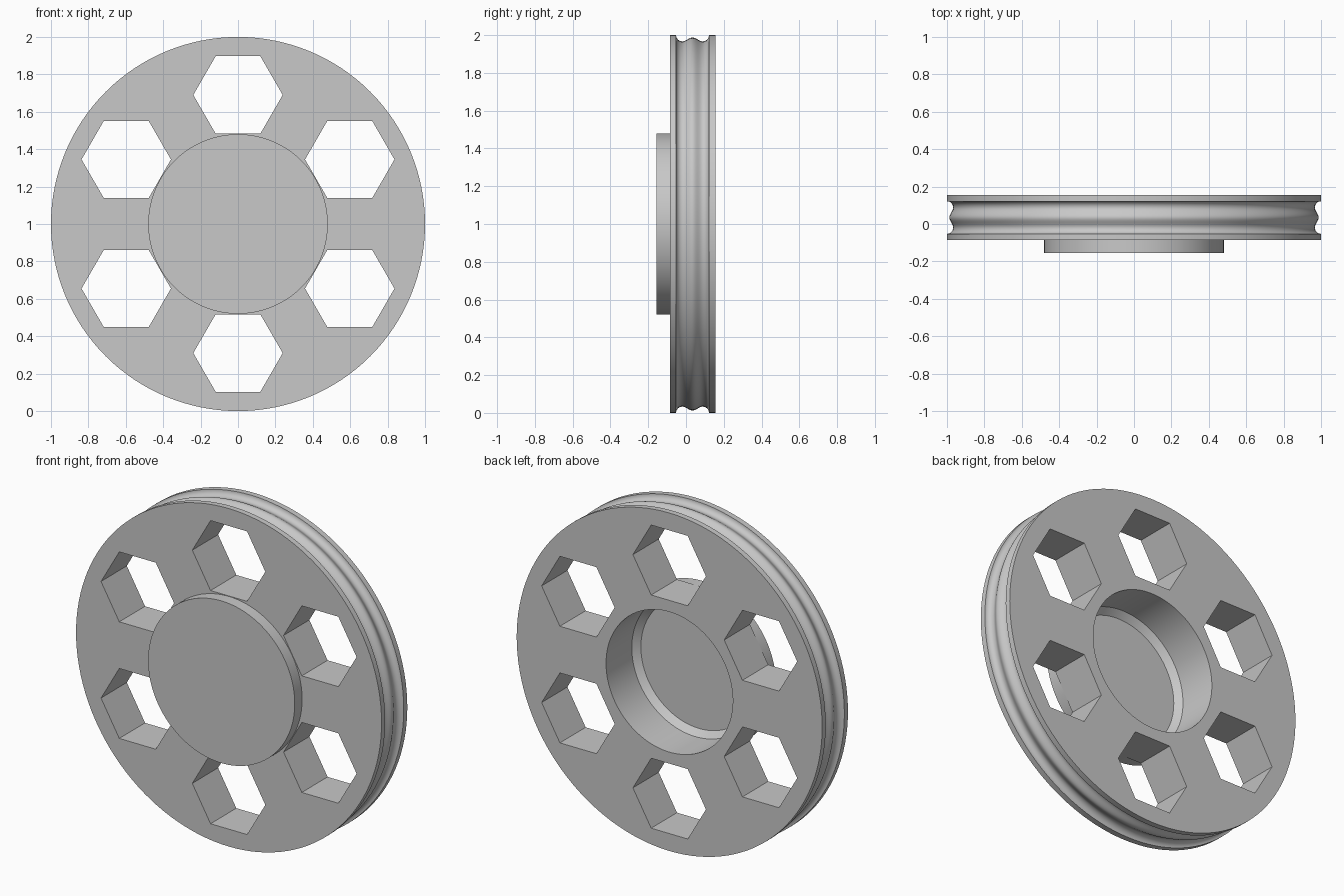
import bpy, bmesh, math
from mathutils import Matrix, Vector

if "Cube" in bpy.data.objects:
    bpy.data.objects.remove(bpy.data.objects["Cube"])

SEGMENTS = 128
CENTRE = Vector((0, 0, 1))
FRONT, BACK, HUB_FRONT = -0.086, 0.155, -0.155
BORE, HUB_RADIUS = 0.415, 0.48

grey = bpy.data.materials.new("plain grey")
grey.use_nodes = True
grey.diffuse_color = (0.58, 0.58, 0.58, 1)
grey.node_tree.nodes["Principled BSDF"].inputs["Base Color"].default_value = grey.diffuse_color


def finish(name, bm):
    """Turn a bmesh into a named grey object."""
    bmesh.ops.recalc_face_normals(bm, faces=bm.faces)
    mesh = bpy.data.meshes.new(name)
    bm.to_mesh(mesh)
    bm.free()
    mesh.materials.append(grey)
    obj = bpy.data.objects.new(name, mesh)
    obj.location = CENTRE
    bpy.context.collection.objects.link(obj)
    return obj


def lathe(name, profile, closed):
    """Spin (radius, y) points around the y axis."""
    bm = bmesh.new()
    verts = [bm.verts.new((r, y, 0)) for r, y in profile]
    edges = [bm.edges.new(pair) for pair in zip(verts, verts[1:])]
    if closed:
        edges.append(bm.edges.new((verts[-1], verts[0])))
    bmesh.ops.spin(bm, geom=verts + edges, cent=(0, 0, 0), axis=(0, 1, 0),
                   angle=math.tau, steps=SEGMENTS)
    bmesh.ops.remove_doubles(bm, verts=bm.verts, dist=0.0001)
    return finish(name, bm)


def select(obj):
    bpy.ops.object.select_all(action="DESELECT")
    obj.select_set(True)
    bpy.context.view_layer.objects.active = obj


# Double groove: a quarter circle, then a wave up to the middle ridge, mirrored
middle, depth = (FRONT + BACK) / 2, 0.033
valley = 0.054
half = []
for i in range(9):
    a = math.pi / 2 * i / 8
    half.append((1 - depth * math.sin(a), -valley - depth * math.cos(a)))
for i in range(1, 11):
    t = i / 10
    half.append((1 - depth + 0.01 * (1 - math.cos(math.pi * t)), valley * (t - 1)))
groove = half + [(r, -y) for r, y in reversed(half[:-1])]

# Wheel disc with an open bore
rim = [(BORE, FRONT), (1, FRONT)] + [(r, y + middle) for r, y in groove]
wheel = lathe("wheel_disc", rim + [(1, BACK), (BORE, BACK)], True)

# Six hexagonal windows
bm = bmesh.new()
for i in range(6):
    a = math.radians(30 + 60 * i)
    place = Matrix.Translation((0.69 * math.cos(a), 0, 0.69 * math.sin(a)))
    turn = Matrix.Rotation(math.pi / 2, 4, "X") @ Matrix.Rotation(math.pi / 6, 4, "Z")
    made = bmesh.ops.create_cone(bm, cap_ends=True, segments=6, radius1=0.239,
                                 radius2=0.239, depth=1)["verts"]
    # Put a corner on the x axis whatever the primitive's starting angle
    first = math.atan2(made[0].co.y, made[0].co.x)
    turn = Matrix.Rotation(math.pi / 2, 4, "X") @ Matrix.Rotation(-first, 4, "Z")
    bmesh.ops.transform(bm, matrix=place @ turn, verts=made)
cutter = finish("window_cutter", bm)
cutter.hide_render = True
cut = wheel.modifiers.new("windows", "BOOLEAN")
cut.operation, cut.solver, cut.object = "DIFFERENCE", "EXACT", cutter
select(wheel)
bpy.ops.object.modifier_apply(modifier=cut.name)
bpy.data.objects.remove(cutter)

# Hub cap, hollow behind with a chamfered floor
floor = -0.121
hub = lathe("hub_cap", [(0, HUB_FRONT), (HUB_RADIUS, HUB_FRONT), (HUB_RADIUS, FRONT),
                        (BORE, FRONT), (BORE - 0.035, floor), (0, floor)], False)

for obj in (wheel, hub):
    select(obj)
    bpy.ops.object.shade_smooth_by_angle(angle=math.radians(30))
